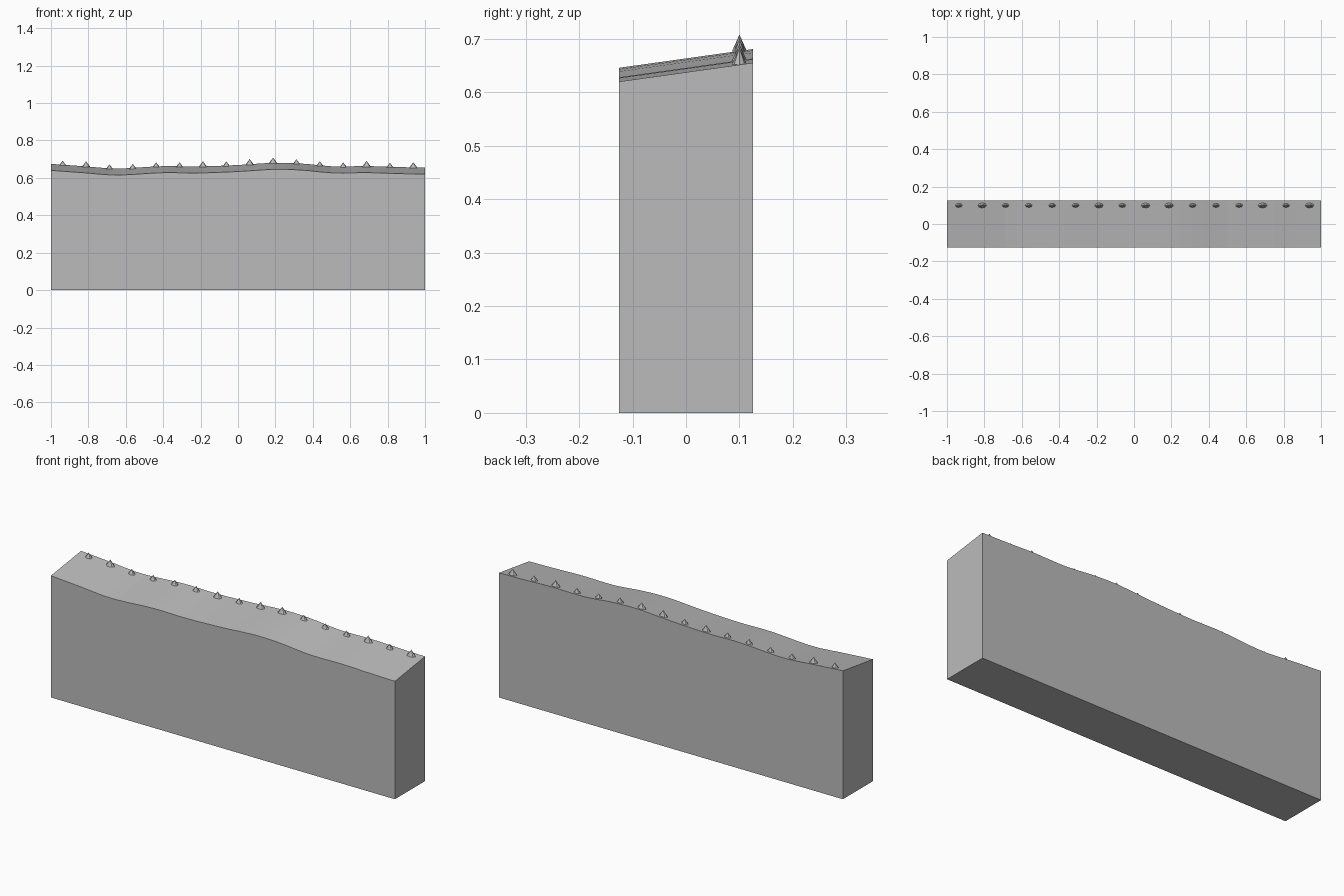
import bpy, bmesh, math
from mathutils import Matrix, Vector

if "Cube" in bpy.data.objects:
    bpy.data.objects.remove(bpy.data.objects["Cube"])

stone = bpy.data.materials.new("stone_grey")
stone.diffuse_color = (0.5, 0.5, 0.5, 1)
stone.use_nodes = True
stone.node_tree.nodes["Principled BSDF"].inputs["Base Color"].default_value = stone.diffuse_color

# (x, height) along the front edge of the wavy top
PROFILE = [(-1, .640), (-.82, .627), (-.65, .615), (-.4, .628), (-.22, .626),
           (0, .634), (.2, .646), (.35, .641), (.5, .627), (.7, .628), (.85, .623), (1, .620)]
HALF_DEPTH = 0.125


def top_height(x, y):
    """Smooth curve through the profile, rising toward the back."""
    i = max(k for k in range(len(PROFILE) - 1) if PROFILE[k][0] <= x + 1e-6)
    p = [PROFILE[min(max(k, 0), len(PROFILE) - 1)] for k in range(i - 1, i + 3)]
    (x1, z1), (x2, z2) = p[1], p[2]
    w = x2 - x1
    m1 = (z2 - p[0][1]) / (x2 - p[0][0]) * w
    m2 = (p[3][1] - z1) / (p[3][0] - x1) * w
    t = (x - x1) / w
    z = ((2*t**3 - 3*t**2 + 1) * z1 + (t**3 - 2*t**2 + t) * m1
         + (3*t**2 - 2*t**3) * z2 + (t**3 - t**2) * m2)
    return z + 0.035 * (y + HALF_DEPTH) / (2 * HALF_DEPTH)


def finish(bm, name):
    bmesh.ops.recalc_face_normals(bm, faces=bm.faces)
    mesh = bpy.data.meshes.new(name)
    bm.to_mesh(mesh)
    bm.free()
    mesh.materials.append(stone)
    obj = bpy.data.objects.new(name, mesh)
    bpy.context.collection.objects.link(obj)


# Wall block: wavy top grid, flat sides and base
COLS, ROWS = 32, 4
bm = bmesh.new()
grid = []
for r in range(ROWS + 1):
    y = -HALF_DEPTH + 2 * HALF_DEPTH * r / ROWS
    grid.append([bm.verts.new((x, y, top_height(x, y)))
                 for x in (-1 + 2 * c / COLS for c in range(COLS + 1))])
for r in range(ROWS):
    for c in range(COLS):
        a, b, d, e = grid[r][c], grid[r][c+1], grid[r+1][c+1], grid[r+1][c]
        bm.faces.new((a, b, d))
        bm.faces.new((a, d, e))
fl, fr, br, bl = [bm.verts.new((sx, sy * HALF_DEPTH, 0))
                  for sx, sy in ((-1, -1), (1, -1), (1, 1), (-1, 1))]
bm.faces.new([fl, fr] + grid[0][::-1])
bm.faces.new([br, bl] + grid[-1])
bm.faces.new([fr, br] + [row[-1] for row in reversed(grid)])
bm.faces.new([bl, fl] + [row[0] for row in grid])
bm.faces.new((fl, bl, br, fr))
finish(bm, "wall_block")

# Row of small spikes along the back of the top
LARGE = (1, 6, 8, 9, 13, 15)
bm = bmesh.new()
for i in range(16):
    x, y = -0.9375 + 0.125 * i, 0.1
    size = 1.1 if i in LARGE else 0.9
    height = 0.029 * size
    place = Matrix.Translation((x, y, top_height(x, y) + height / 2 - 0.001))
    bmesh.ops.create_cone(bm, cap_ends=True, segments=8, radius1=1, radius2=0, depth=1,
                          matrix=place @ Matrix.Diagonal((0.022 * size, 0.013 * size, height, 1)))
finish(bm, "spikes")
